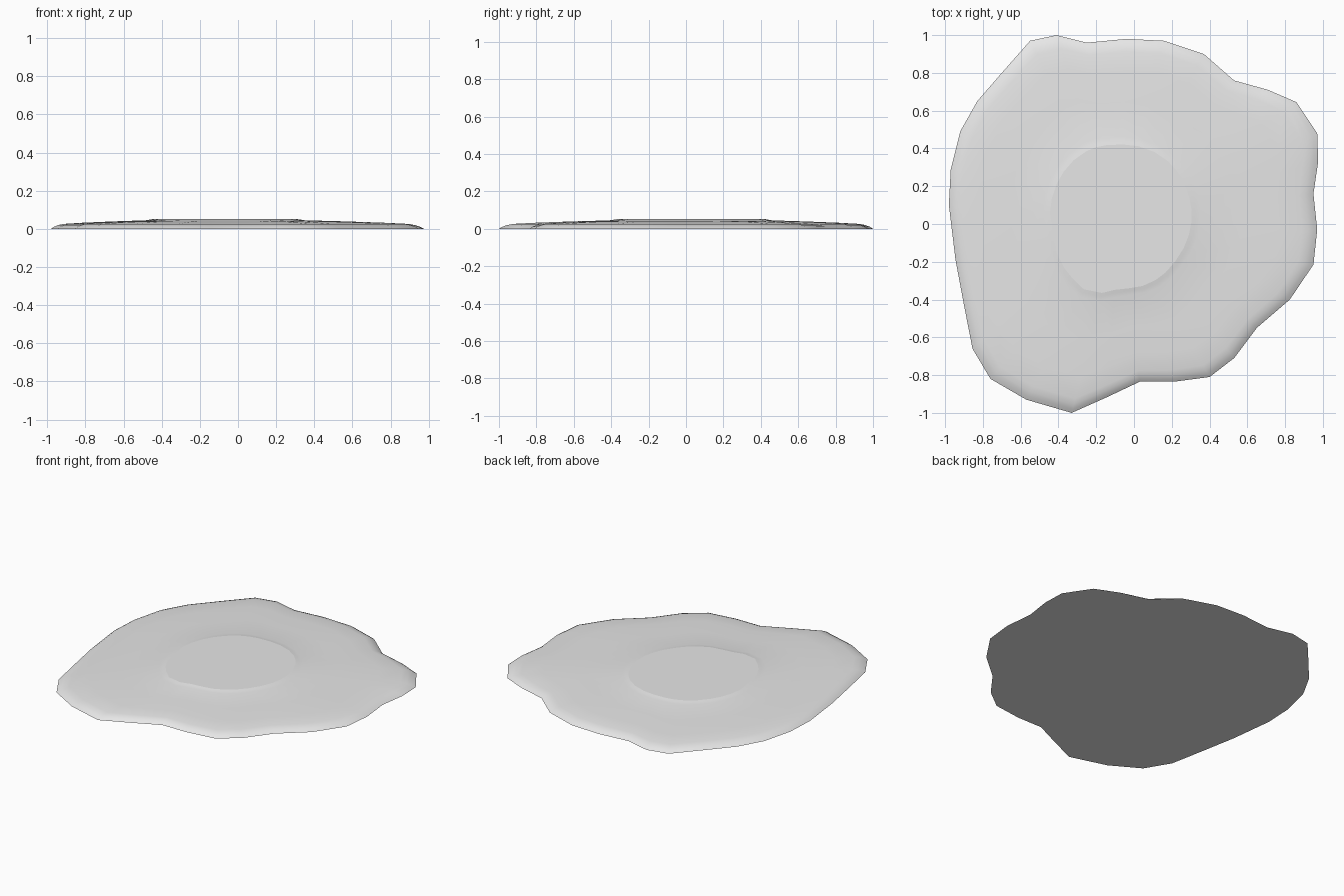
import bpy
import bmesh
import math
from mathutils import Vector

cube = bpy.data.objects.get("Cube")
if cube:
    bpy.data.objects.remove(cube, do_unlink=True)

# Single plain material
grey = bpy.data.materials.new("light_grey")
grey.use_nodes = True
colour = (0.8, 0.8, 0.8, 1)
grey.diffuse_color = colour
grey.node_tree.nodes["Principled BSDF"].inputs["Base Color"].default_value = colour

# Irregular outline of the spread, clockwise from the back
SPREAD = [(-.41, 1), (-.25, .96), (-.04, .98), (.16, .97), (.37, .9), (.53, .76),
          (.71, .71), (.86, .645), (.97, .48), (.975, .33), (.95, .16), (.97, -.03),
          (.95, -.215), (.825, -.4), (.65, -.55), (.53, -.71), (.4, -.81),
          (.21, -.835), (.03, -.835), (-.15, -.92), (-.33, -1), (-.57, -.93),
          (-.76, -.82), (-.855, -.66), (-.9, -.43), (-.945, -.19), (-.98, .1),
          (-.97, .29), (-.92, .49), (-.83, .65), (-.7, .8), (-.55, .97)]

# Rounder outline of the raised centre
CENTRE = [(-.09, .42), (.03, .41), (.13, .37), (.22, .29), (.28, .18), (.305, .03),
          (.29, -.06), (.23, -.18), (.14, -.28), (.04, -.33), (-.08, -.34),
          (-.17, -.365), (-.26, -.35), (-.34, -.27), (-.4, -.18), (-.425, -.07),
          (-.445, .06), (-.425, .17), (-.37, .28), (-.28, .37), (-.19, .41)]

# Cross-section from rim to centre: (fraction of the way inward, height)
PROFILE = [(0, 0), (.03, .011), (.07, .02), (.12, .026), (.3, .032),
           (.6, .039), (.93, .045), (.97, .049), (1, .052)]

MIDDLE = Vector((-.07, .03))


def polar(point):
    offset = Vector(point) - MIDDLE
    return math.atan2(offset.y, offset.x), offset.length


def matching_point(outline, angle):
    """Point of the outline that lies at the given angle from the middle."""
    samples = sorted(polar(p) for p in outline)
    first, last = samples[0], samples[-1]
    samples = ([(last[0] - math.tau, last[1])] + samples
               + [(first[0] + math.tau, first[1])])
    for (a, ra), (b, rb) in zip(samples, samples[1:]):
        if a <= angle <= b:
            radius = ra + (rb - ra) * (angle - a) / (b - a)
            return MIDDLE + radius * Vector((math.cos(angle), math.sin(angle)))


def finish(bm, name):
    """Turn the bmesh into a named, smooth-shaded object."""
    bmesh.ops.recalc_face_normals(bm, faces=bm.faces)
    mesh = bpy.data.meshes.new(name)
    bm.to_mesh(mesh)
    bm.free()
    mesh.materials.append(grey)
    obj = bpy.data.objects.new(name, mesh)
    bpy.context.collection.objects.link(obj)
    bpy.ops.object.select_all(action="DESELECT")
    obj.select_set(True)
    bpy.context.view_layer.objects.active = obj
    bpy.ops.object.shade_smooth_by_angle(angle=math.radians(40))
    return obj


outer = [Vector(p) for p in SPREAD]
inner = [matching_point(CENTRE, polar(p)[0]) for p in SPREAD]

# Spread body: rings lofted from the rim up to the centre, closed underneath
bm = bmesh.new()
rings = []
for inward, height in PROFILE:
    rings.append([bm.verts.new((*a.lerp(b, inward), height))
                  for a, b in zip(outer, inner)])
for low, high in zip(rings, rings[1:]):
    for i in range(len(low)):
        j = (i + 1) % len(low)
        bm.faces.new((low[i], low[j], high[j], high[i]))
bm.faces.new(rings[0])
# Temporary lid keeps the outward direction unambiguous
lid = bm.faces.new(rings[-1])
bmesh.ops.recalc_face_normals(bm, faces=bm.faces)
bmesh.ops.delete(bm, geom=[lid], context="FACES_ONLY")
finish(bm, "spread_body")

# Flat top of the raised centre
bm = bmesh.new()
top_height = PROFILE[-1][1]
top = bm.faces.new([bm.verts.new((*p, top_height)) for p in inner])
top.normal_update()
centre_top = finish(bm, "centre_top")
if centre_top.data.polygons[0].normal.z < 0:
    centre_top.data.flip_normals()
